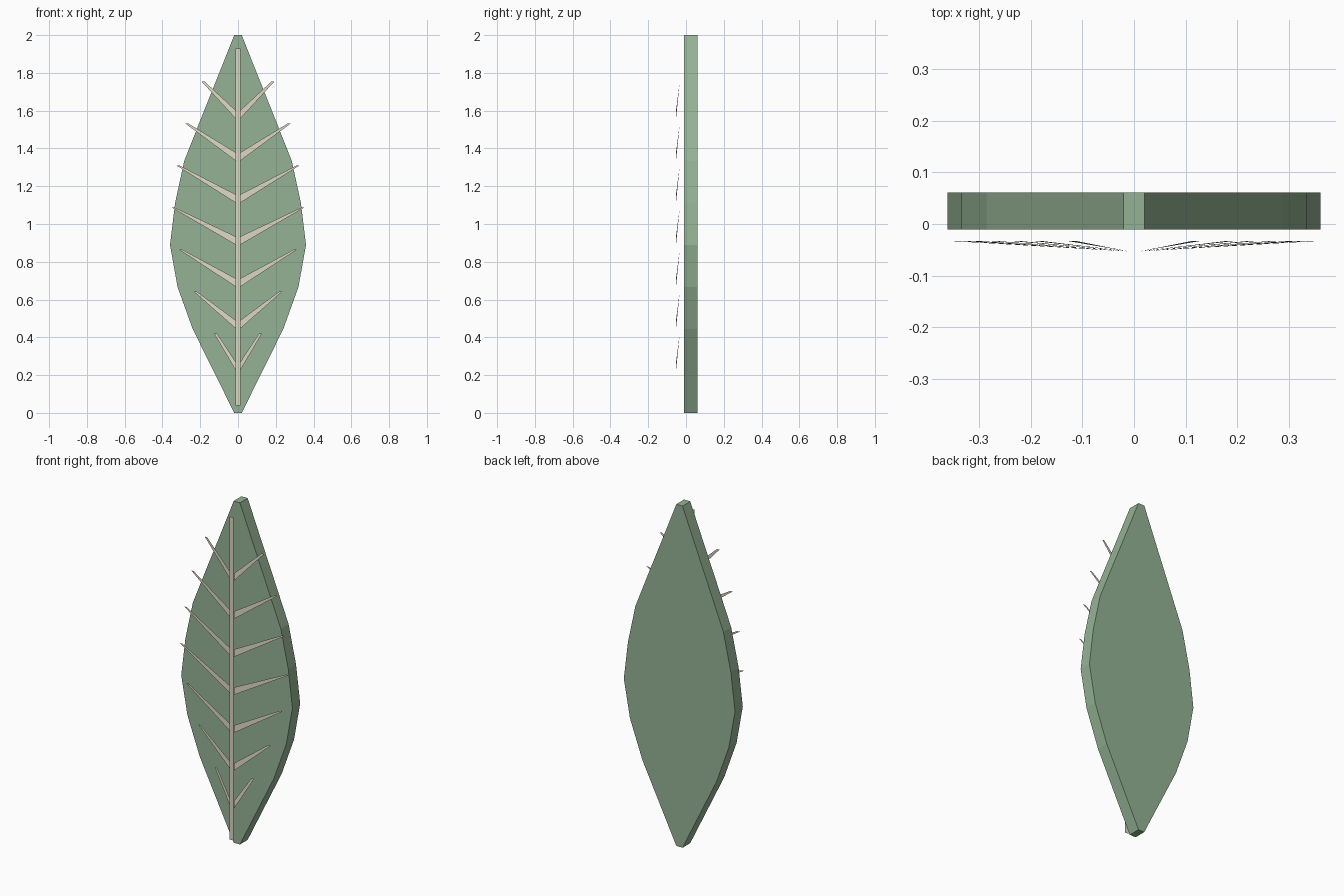
import bpy

if "Cube" in bpy.data.objects:
    bpy.data.objects.remove(bpy.data.objects["Cube"])


def material(name, colour):
    m = bpy.data.materials.new(name)
    m.diffuse_color = colour
    m.use_nodes = True
    m.node_tree.nodes["Principled BSDF"].inputs["Base Color"].default_value = m.diffuse_color
    return m


def make(name, verts, faces, mat):
    me = bpy.data.meshes.new(name)
    me.from_pydata(verts, [], faces)
    me.update()
    me.materials.append(mat)
    ob = bpy.data.objects.new(name, me)
    bpy.context.collection.objects.link(ob)
    return ob


green = material("leaf_green", (0.30, 0.45, 0.30, 1))
cream = material("vein_cream", (0.72, 0.68, 0.55, 1))

# leaf blade: half widths at ten even heights, mirrored and given thickness
half = [0.02, 0.13, 0.24, 0.32, 0.36, 0.333, 0.285, 0.197, 0.108, 0.02]
step = 2 / 9
right = [(w, i * step) for i, w in enumerate(half)]
outline = right + [(-x, z) for x, z in reversed(right)]
n = len(outline)
FRONT, BACK = -0.011, 0.061
verts = [(x, FRONT, z) for x, z in outline] + [(x, BACK, z) for x, z in outline]
faces = [tuple(range(n)), tuple(range(2 * n - 1, n - 1, -1))]
faces += [(i, i + n, (i + 1) % n + n, (i + 1) % n) for i in range(n)]
make("leaf_blade", verts, faces, green)

# midrib: a flat strip floating in front of the blade
RIB = -0.061
make("midrib", [(-0.012, RIB, 0.04), (0.012, RIB, 0.04),
                (0.012, RIB, 1.93), (-0.012, RIB, 1.93)], [(0, 1, 2, 3)], cream)

# side veins: tapered flat strips rising outward and back, in mirrored pairs
verts, faces = [], []
for k in range(1, 8):
    z, tip = k * step, half[k] * 0.98
    for s in (1, -1):
        b = len(verts)
        verts += [(s * 0.01, -0.053, z), (s * tip, -0.033, z + 0.199),
                  (s * (tip - 0.016), -0.033, z + 0.199), (s * 0.01, -0.053, z + 0.044)]
        quad = (b, b + 1, b + 2, b + 3)
        faces.append(quad if s > 0 else quad[::-1])
make("side_veins", verts, faces, cream)
